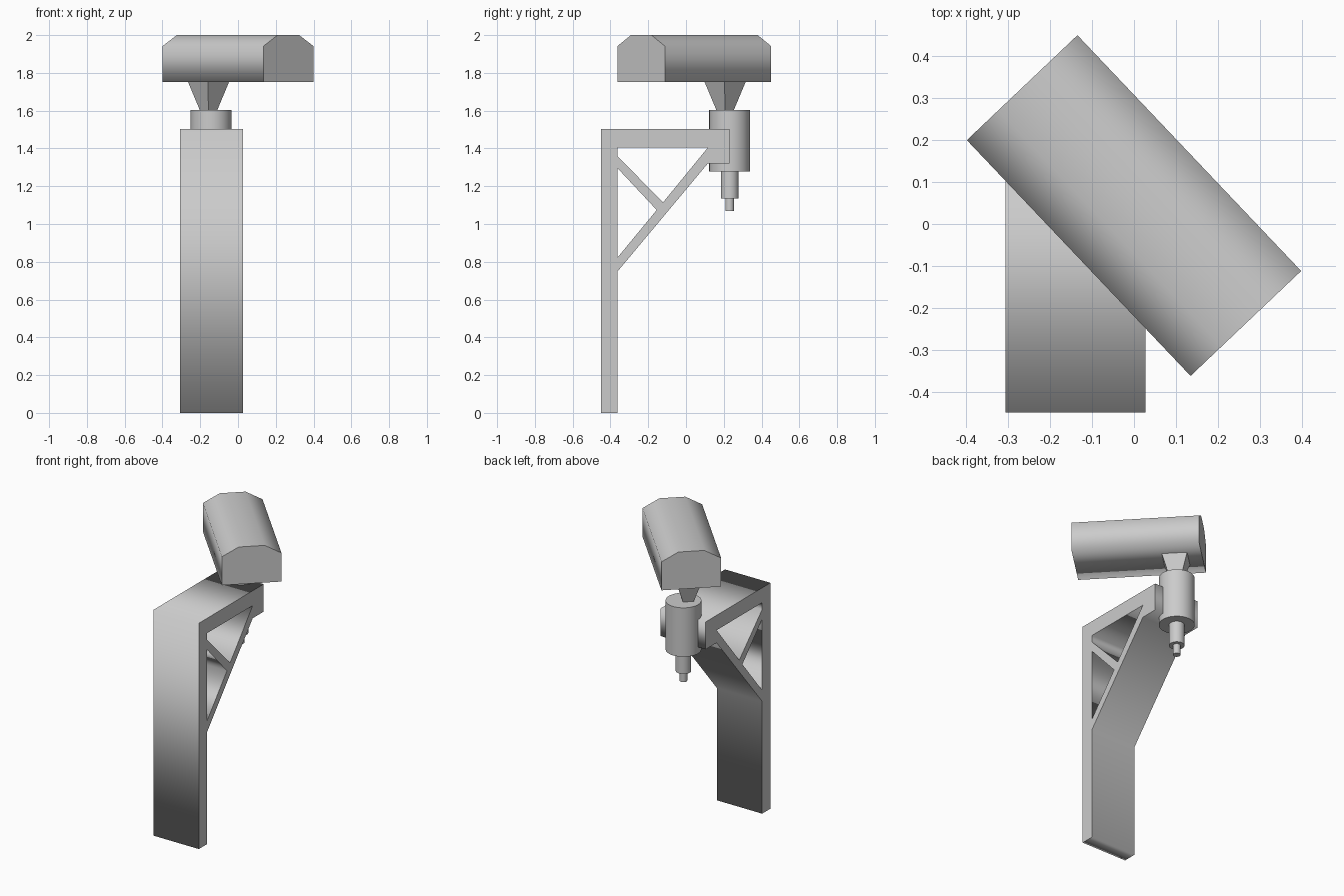
import bpy
from math import radians

if "Cube" in bpy.data.objects:
    bpy.data.objects.remove(bpy.data.objects["Cube"])


def extrude_profile(name, loops, half, loc, turn):
    """Extrude closed 2D loops (the first is the outline, the rest holes)."""
    cu = bpy.data.curves.new(name, 'CURVE')
    cu.dimensions, cu.fill_mode, cu.extrude = '2D', 'BOTH', half
    for pts in loops:
        sp = cu.splines.new('POLY')
        sp.points.add(len(pts) - 1)
        for p, (u, v) in zip(sp.points, pts):
            p.co = (u, v, 0, 1)
        sp.use_cyclic_u = True
    ob = bpy.data.objects.new(name, cu)
    bpy.context.collection.objects.link(ob)
    ob.location = loc
    ob.rotation_euler = (radians(90), 0, radians(turn))
    bpy.ops.object.select_all(action='DESELECT')
    bpy.context.view_layer.objects.active = ob
    ob.select_set(True)
    bpy.ops.object.convert(target='MESH')
    bpy.context.object.name = name


def upright(name, x, y, z0, z1, r0, r1, sides=48, turn=0, smooth=True):
    """Vertical cylinder or frustum between two heights."""
    bpy.ops.mesh.primitive_cone_add(vertices=sides, radius1=r0, radius2=r1, depth=z1 - z0,
                                    location=(x, y, (z0 + z1) / 2),
                                    rotation=(0, 0, radians(turn)))
    bpy.context.object.name = name
    if smooth:
        bpy.ops.object.shade_smooth_by_angle(angle=radians(30))


# bracket: post, arm and end block, with brace and strut left between two holes
outline = [(-.45, 0), (-.363, 0), (-.363, .748), (.116, 1.321), (.231, 1.321),
           (.231, 1.504), (-.45, 1.504)]
upper_hole = [(-.363, 1.405), (.116, 1.405), (-.122, 1.114), (-.363, 1.36)]
lower_hole = [(-.363, .822), (-.363, 1.296), (-.155, 1.074)]
extrude_profile("bracket", [outline, upper_hole, lower_hole], .167, (-.14, 0, 0), 90)

# stepped round pivot
PX, PY = -.143, .231
upright("pivot_body", PX, PY, 1.278, 1.604, .108, .108)
upright("pivot_neck", PX, PY, 1.135, 1.28, .047, .047)
upright("pivot_tip", PX, PY, 1.07, 1.137, .023, .023)

# four-sided mount under the head
upright("head_mount", -.156, .207, 1.6, 1.755, .045, .11, 4, -1.3, False)

# turned head with chamfered top edges
section = [(-.182, 1.752), (.182, 1.752), (.182, 1.942), (.079, 2.0), (-.079, 2.0), (-.182, 1.942)]
extrude_profile("head", [section], .388, (0, .044, 0), 43.5)
